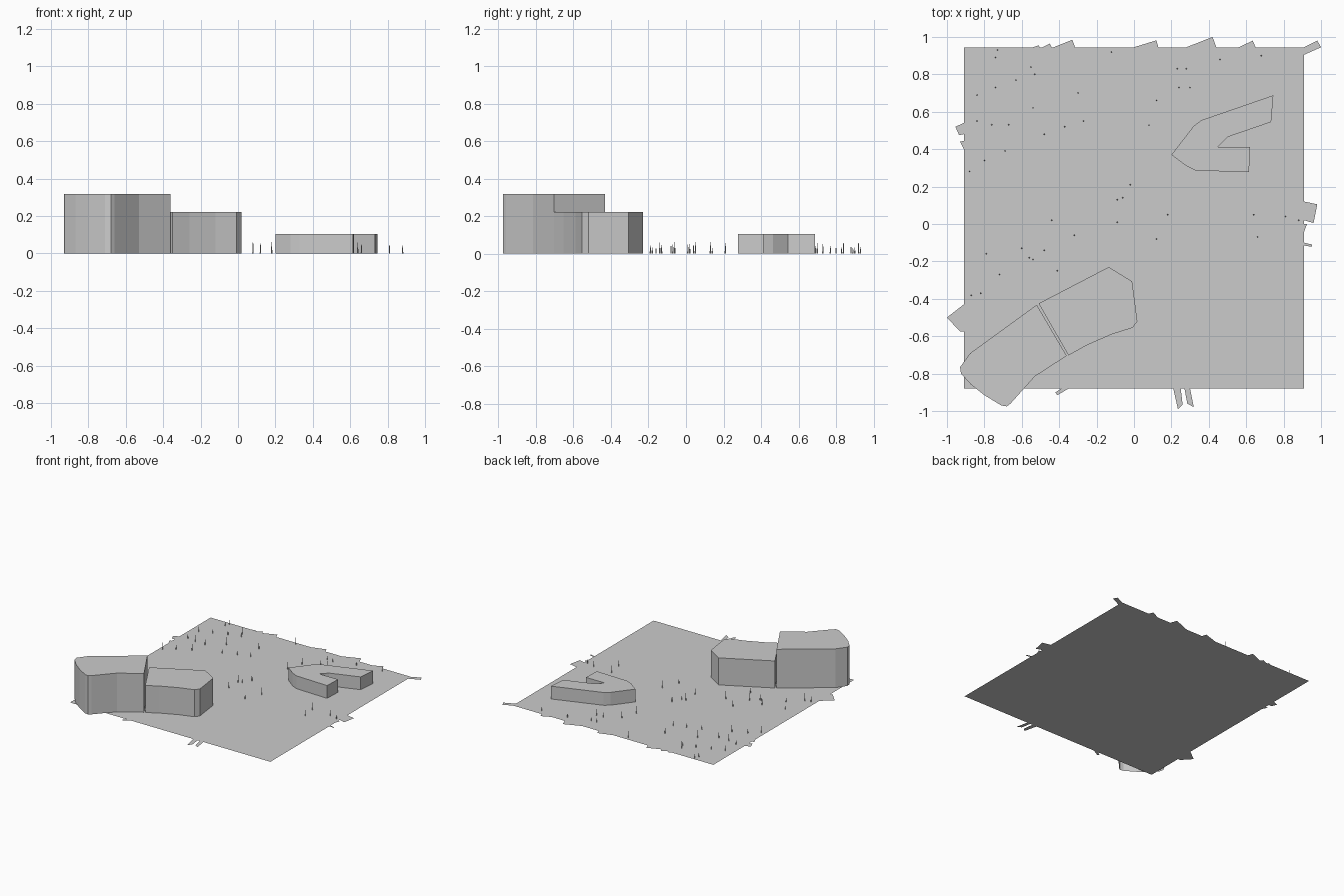
import bpy, bmesh, random
from mathutils import Matrix

if "Cube" in bpy.data.objects:
    bpy.data.objects.remove(bpy.data.objects["Cube"])

random.seed(4)


def finish(name, bm):
    mesh = bpy.data.meshes.new(name)
    bm.to_mesh(mesh)
    bm.free()
    obj = bpy.data.objects.new(name, mesh)
    bpy.context.collection.objects.link(obj)
    return obj


def add_sheet(bm, points, z=0.0):
    face = bm.faces.new([bm.verts.new((x, y, z)) for x, y in points])
    face.normal_update()
    if face.normal.z < 0:
        face.normal_flip()
    return face


def building(name, outline, height):
    # roof and walls, open underneath
    bm = bmesh.new()
    roof = add_sheet(bm, outline, height)
    res = bmesh.ops.extrude_edge_only(bm, edges=list(roof.edges))
    for v in res["geom"]:
        if isinstance(v, bmesh.types.BMVert):
            v.co.z = 0.0
    bmesh.ops.recalc_face_normals(bm, faces=bm.faces)
    roof.normal_update()
    if roof.normal.z < 0:
        bmesh.ops.reverse_faces(bm, faces=bm.faces)
    return finish(name, bm)


# ground sheet
bm = bmesh.new()
add_sheet(bm, [(-.91, -.88), (.91, -.88), (.91, .945), (-.91, .945)])
finish("ground", bm)

# road ends that poke out past the ground edges
side_ends = [
    [(-.955, .52), (-.91, .54), (-.91, .48), (-.935, .475)],
    [(-.93, .44), (-.91, .445), (-.91, .40)],
    [(-1, -.50), (-.91, -.43), (-.91, -.575), (-.93, -.575)],
    [(.91, .12), (.98, .105), (.96, .005), (.91, .02)],
    [(.91, 0), (.925, 0), (.91, -.04)],
    [(.91, -.10), (.953, -.11), (.95, -.122), (.91, -.115)],
    [(-.42, -.9), (-.41, -.915), (-.35, -.88), (-.39, -.88)],
    [(.21, -.88), (.235, -.99), (.26, -.965), (.25, -.88)],
    [(.27, -.88), (.285, -.96), (.32, -.98), (.30, -.88)],
    [(.91, .945), (.98, .98), (1, .945), (.91, .905)],
]
# back edge ends: start x, peak x, peak y, end x
back_ends = [(-.54, -.51, .955, -.505), (-.49, -.45, .965, -.44),
             (-.43, -.33, .985, -.315), (0, .12, .982, .13),
             (.28, .42, 1.0, .44), (.56, .635, .98, .65)]
bm = bmesh.new()
for pts in side_ends:
    add_sheet(bm, pts)
for x0, xp, yp, x1 in back_ends:
    add_sheet(bm, [(x0, .945), (xp, yp), (x1, .945)])
finish("road_ends", bm)

# three buildings
building("tall_building", [
    (-.52, -.432), (-.875, -.69), (-.93, -.765), (-.925, -.80), (-.87, -.86),
    (-.80, -.915), (-.71, -.97), (-.68, -.975), (-.66, -.96), (-.53, -.815),
    (-.36, -.705)], .318)
building("middle_building", [
    (-.51, -.425), (-.135, -.23), (-.01, -.307), (.018, -.52), (-.008, -.555),
    (-.12, -.59), (-.26, -.652), (-.35, -.703)], .222)
building("low_forked_building", [
    (.20, .37), (.32, .525), (.36, .555), (.745, .688), (.733, .545),
    (.50, .465), (.448, .412), (.62, .412), (.615, .277), (.33, .286),
    (.28, .31)], .105)

# slender trees, positions in hundredths
trees = [(-73, 93), (-74, 89), (-63, 77), (-53, 80), (-74, 73), (-84, 69),
         (-54, 62), (-30, 70), (-76, 53), (-84, 55), (-67, 53), (-27, 55),
         (-37, 52), (-48, 48), (-80, 34), (-69, 39), (-88, 28), (-2, 21),
         (-12, 92), (23, 83), (24, 73), (30, 73), (12, 66), (8, 53),
         (-9, 13), (-6, 14), (-9, 1), (-44, 2), (-60, -13), (-56, -18),
         (-54, -19), (-79, -16), (-32, -6), (-48, -14), (-41, -25),
         (-72, -27), (-82, -37), (-87, -38), (18, 5), (64, 5), (81, 4),
         (88, 2), (66, -7), (12, -8), (68, 90), (46, 88), (-55, 84), (28, 83)]
bm = bmesh.new()
for x, y in trees:
    h = random.uniform(.025, .065)
    bmesh.ops.create_cone(bm, cap_ends=True, segments=4, radius1=.004,
                          radius2=.0012, depth=h,
                          matrix=Matrix.Translation((x / 100, y / 100, h / 2)))
finish("trees", bm)
